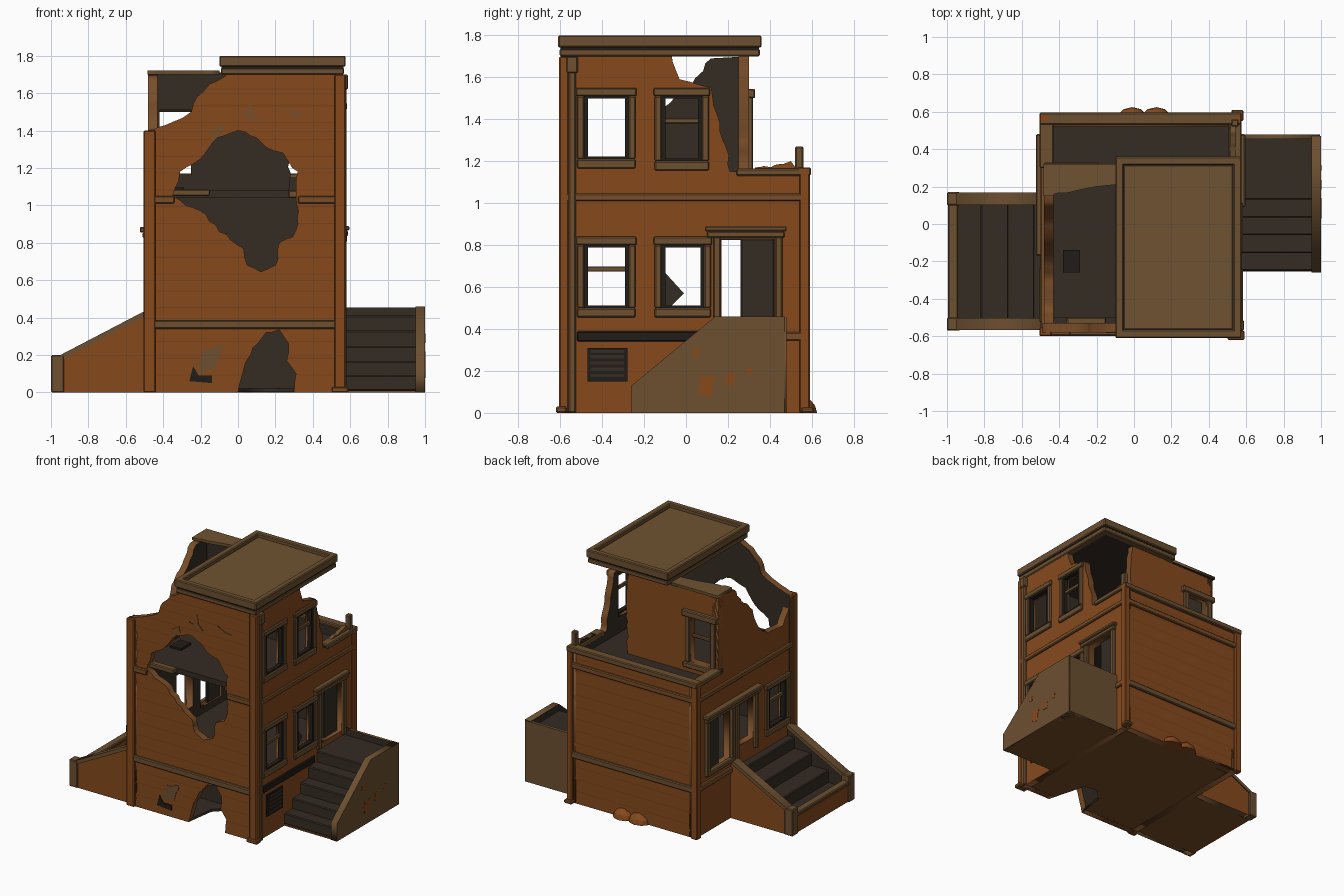
import bpy, bmesh, random
from mathutils import Vector

if "Cube" in bpy.data.objects:
    bpy.data.objects.remove(bpy.data.objects["Cube"])

random.seed(4)

def mat(name, r, g, b):
    m = bpy.data.materials.new(name)
    m.diffuse_color = (r, g, b, 1)
    m.use_nodes = True
    m.node_tree.nodes["Principled BSDF"].inputs["Base Color"].default_value = m.diffuse_color
    return m

BRICK = mat("orange brick", 0.24, 0.067, 0.012)
COURSE = mat("brick joint", 0.19, 0.053, 0.011)
RUST = mat("orange brown trim", 0.19, 0.074, 0.021)
TAN = mat("weathered tan trim", 0.15, 0.08, 0.03)
ROOF = mat("roof tan", 0.158, 0.086, 0.032)
DARK = mat("dark interior", 0.035, 0.025, 0.017)
SOOT = mat("soot black", 0.015, 0.012, 0.009)

def add(name, bm, mats):
    me = bpy.data.meshes.new(name)
    bm.to_mesh(me)
    bm.free()
    for m in mats:
        me.materials.append(m)
    ob = bpy.data.objects.new(name, me)
    bpy.context.collection.objects.link(ob)
    return ob

def boxes(name, items, m, bevel=0.006):
    """One object from boxes given as (x0, x1, y0, y1, z0, z1)."""
    bm = bmesh.new()
    for x0, x1, y0, y1, z0, z1 in items:
        for v in bmesh.ops.create_cube(bm, size=1)["verts"]:
            v.co = ((x0 + x1) / 2 + v.co.x * (x1 - x0), (y0 + y1) / 2 + v.co.y * (y1 - y0),
                    (z0 + z1) / 2 + v.co.z * (z1 - z0))
    ob = add(name, bm, [m])
    if bevel:
        b = ob.modifiers.new("worn edges", 'BEVEL')
        b.width, b.segments = bevel, 1
    return ob

def rough(pts, amp=0.012, step=0.035, closed=False):
    """Subdivide a broken edge and jitter the new points."""
    pts = [Vector(p) for p in pts]
    res = []
    for a, b in zip(pts, pts[1:] + (pts[:1] if closed else [])):
        n = max(1, int((b - a).length / step))
        for i in range(n):
            j = Vector((random.uniform(-amp, amp), random.uniform(-amp, amp))) if i else Vector((0, 0))
            res.append(a.lerp(b, i / n) + j)
    return [tuple(p) for p in res + ([] if closed else [pts[-1]])]

def rect(u0, u1, v0, v1):
    return [(u0, v0), (u1, v0), (u1, v1), (u0, v1)]

def panel(name, axis, w0, w1, loops, out, mats, courses=False):
    """Flat slab with holes; mats = outside, inside, edge, joint by face direction."""
    cu = bpy.data.curves.new(name, 'CURVE')
    cu.dimensions, cu.fill_mode, cu.extrude = '2D', 'BOTH', (w1 - w0) / 2
    for loop in loops:
        s = cu.splines.new('POLY')
        s.points.add(len(loop) - 1)
        for p, (u, v) in zip(s.points, loop):
            p.co = (u, v, 0, 1)
        s.use_cyclic_u = True
    tmp = bpy.data.objects.new(name + "_outline", cu)
    me = bpy.data.meshes.new_from_object(tmp)
    bm = bmesh.new()
    bm.from_mesh(me)
    bpy.data.objects.remove(tmp)
    bpy.data.meshes.remove(me)
    for v in bm.verts:
        a, b, w = v.co.x, v.co.y, v.co.z + (w0 + w1) / 2
        v.co = {'x': (w, a, b), 'y': (a, w, b), 'z': (a, b, w)}[axis]
    bmesh.ops.remove_doubles(bm, verts=bm.verts, dist=1e-5)
    lines = [0.09 * i for i in range(1, 19)] if courses else []
    for z in lines:
        for h in (z, z + 0.006):
            bmesh.ops.bisect_plane(bm, geom=bm.verts[:] + bm.edges[:] + bm.faces[:],
                                   plane_co=(0, 0, h), plane_no=(0, 0, 1))
    bmesh.ops.recalc_face_normals(bm, faces=bm.faces)
    k = 'xyz'.index(axis)
    for f in bm.faces:
        d = f.normal[k] * out
        f.material_index = 0 if d > 0.5 else 1 if d < -0.5 else 2
        z = f.calc_center_median().z
        if d > 0.5 and any(h < z < h + 0.006 for h in lines):
            f.material_index = 3
    return add(name, bm, mats)

WALL = [BRICK, DARK, RUST, COURSE]

# Front wall with blasted hole and broken arch
arch = rough([(0, 0), (.03, .12), (.08, .24), (.15, .32), (.22, .335), (.27, .26), (.26, .17), (.31, .1), (.3, 0)], .008)
blast = rough([(-.35, 1.05), (-.31, 1.18), (-.2, 1.25), (-.12, 1.36), (0, 1.4), (.1, 1.36), (.15, 1.31), (.24, 1.28),
               (.29, 1.2), (.32, 1.18), (.31, 1.05), (.32, .9), (.29, .83), (.22, .8), (.2, .68), (.12, .645), (.05, .68),
               (.03, .77), (-.1, .86), (-.17, .95), (-.28, 1.0)], .008, closed=True)
top = rough([(-.07, 1.69), (-.15, 1.65), (-.22, 1.58), (-.25, 1.5), (-.34, 1.45), (-.42, 1.42), (-.49, 1.4)], .008)
panel("front_wall", 'y', -.58, -.53, [[(-.49, 0)] + arch + [(.56, 0), (.56, 1.72), (-.06, 1.72)] + top, blast], -1, WALL, True)

# Right wall
low = [rect(-.48, -.28, .5, .8), rect(-.11, .08, .5, .8), rect(.17, .42, .45, .83)]
high = [rect(-.48, -.28, 1.21, 1.51), rect(-.11, .07, 1.2, 1.51)]
edge = rough([(.21, 1.15), (.19, 1.27), (.15, 1.42), (.12, 1.55), (-.03, 1.59), (-.07, 1.72)], .008)
panel("right_wall", 'x', .51, .56, [[(-.58, 0), (.57, 0), (.57, 1.15)] + edge + [(-.58, 1.72)]] + low + high, 1, WALL)

# Left wall
edge = rough([(.12, 1.69), (.03, 1.57), (-.1, 1.46), (-.17, 1.3), (-.28, 1.21), (-.46, 1.2), (-.53, 1.3), (-.58, 1.4)], .01)
panel("left_wall", 'x', -.48, -.43, [[(-.58, 0), (.57, 0), (.57, 1.15), (.3, 1.15), (.3, 1.7)] + edge] + low, -1, WALL)

# Back wall and set-back top storey wall
panel("back_wall", 'y', .52, .57, [rect(-.48, .56, 0, 1.15)], 1, WALL, True)
side = rough([(.27, 1.06), (.28, 1.4), (.27, 1.72)], .008)
panel("upper_back_wall", 'y', .25, .3, [[(-.48, 1.06)] + side + [(-.48, 1.7)], rect(-.42, -.25, 1.16, 1.51)], 1, WALL)
ragged = rough([(-.1, .21), (-.2, .2), (-.3, .18), (-.44, .15)], .01)
panel("roof_remnant", 'z', 1.7, 1.72, [[(-.485, .32), (-.1, .32)] + ragged + [(-.485, .15)]], 1, [ROOF, DARK, TAN])

# Floors and cellar
boxes("floors", [(-.44, .52, -.54, .53, .35, .4), (-.44, .52, -.5, .53, 1.04, 1.08),
                 (-.44, .52, -.25, -.22, .01, .36)], DARK, 0)
panel("base_plate", 'z', .001, .02,
      [[(-.48, -.57), (0, -.57), (.03, -.36), (.12, -.27), (.22, -.28), (.3, -.57), (.55, -.57), (.55, .57), (-.48, .57)]],
      1, [DARK, RUST, DARK])
boxes("stair_base_plates", [(-.98, -.47, -.55, .15, 0, .01), (.55, .99, -.255, .47, 0, .01)], RUST, 0)
boxes("broken_floor_beam", [(-.36, -.15, -.55, -.5, 1.05, 1.085), (.27, .33, -.55, -.5, 1.04, 1.08)], TAN)
boxes("floor_hatch", [(-.38, -.29, -.26, -.14, 1.075, 1.095)], SOOT, 0)

# Corner posts
boxes("corner_posts", [(-.505, -.44, -.6, -.55, 0, 1.4), (.515, .575, -.605, -.56, 0, 1.7),
                       (-.505, -.45, .54, .59, 0, 1.17), (.53, .575, .54, .59, 0, 1.17)], BRICK)
boxes("side_drainpipe", [(.555, .58, -.56, -.525, 0, 1.7), (.54, .588, -.57, -.515, 1.62, 1.7)], TAN)
boxes("post_feet", [(.5, .59, -.62, -.57, 0, .03), (.52, .585, .55, .61, 0, .025)], RUST)

# Horizontal bands and parapet caps
for z0, z1, f in ((.34, .385, 1), (1.01, 1.05, 0)):
    spans = [(-.5, .57, -.598, -.57)] if f else [(-.5, -.34, -.598, -.57), (.32, .57, -.598, -.57)]
    spans += [(-.5, .57, .56, .588)]
    boxes("trim_band_%d" % f, [s + (z0, z1) for s in spans], TAN if f else RUST)
boxes("side_trim_band", [(.55, .575, -.59, .59, 1.01, 1.045), (.55, .575, .46, .59, .345, .385),
                         (-.5, -.47, .16, .59, .345, .385), (-.5, -.47, -.59, .59, 1.01, 1.045)], RUST)
boxes("side_dark_band", [(.55, .572, -.52, .1, .34, .39)], SOOT)
boxes("parapet_caps", [(-.505, .575, .53, .595, 1.13, 1.17), (.505, .575, .24, .55, 1.13, 1.165),
                       (-.505, -.43, .3, .55, 1.13, 1.165), (.52, .56, .52, .56, 1.16, 1.27)], TAN)
stub = rough([(.53, 1.16), (.5, 1.2), (.42, 1.18), (.33, 1.17)], .008, .02)
panel("parapet_rubble", 'x', .515, .545, [[(.33, 1.14), (.53, 1.14)] + stub], 1, [BRICK, DARK, TAN])

# Window frames, shared by both side walls
def frame(name, s, y0, y1, z0, z1, bar):
    o, w = (.56, .018) if s > 0 else (-.48, -.022)
    def b(a0, a1, c0, c1, d0=0.0, d1=1.0):
        xs = sorted((o + w * d0, o + w * d1))
        return (xs[0], xs[1], a0, a1, c0, c1)
    boxes(name, [b(y0 - .04, y0 - .006, z0, z1), b(y1 + .006, y1 + .04, z0, z1),
                 b(y0 - .045, y1 + .045, z1, z1 + .04, 0, 1.2), b(y0 - .04, y1 + .04, z0 - .045, z0, 0, 1.15)], TAN)
    t = .012
    boxes(name + "_sash", [b(y0 - .006, y0 + t, z0, z1, -1.4, .5), b(y1 - t, y1 + .006, z0, z1, -1.4, .5),
                           b(y0, y1, z1 - t, z1, -1.4, .5), b(y0, y1, z0, z0 + t, -1.4, .5)], SOOT, 0)
    if bar:
        zm = z0 + (z1 - z0) * .62
        boxes(name + "_bar", [b(y0, y1, zm - .012, zm + .012, -1.2, -.1)], TAN, .003)

frame("right_window_front", 1, -.48, -.28, .5, .8, True)
frame("right_window_middle", 1, -.11, .08, .5, .8, False)
frame("left_window_front", -1, -.48, -.28, .5, .8, True)
frame("upper_window_front", 1, -.48, -.28, 1.21, 1.51, False)
frame("upper_window_middle", 1, -.11, .07, 1.2, 1.51, True)
boxes("right_door_frame", [(.55, .58, .13, .165, .42, .84), (.55, .58, .425, .46, .42, .84),
                           (.55, .588, .1, .47, .835, .865), (.55, .595, .09, .48, .865, .89)], TAN)
# Wide left doorway under one lintel
boxes("left_door_frame", [(-.505, -.47, y, y + .035, .42, .83) for y in (-.145, .085, .13, .425)]
      + [(-.51, -.47, -.16, .47, .825, .855), (-.525, -.47, -.17, .48, .855, .885),
         (-.505, -.47, .13, .46, .42, .455)], TAN)
boxes("broken_door", [(.5, .53, .26, .42, .4, .83), (-.46, -.44, .27, .42, .4, .83)], DARK)
panel("glass_shard", 'x', .53, .54, [[(-.11, .5), (-.08, .5), (-.01, .57), (-.11, .68)]], 1, [DARK] * 3)

# Back upper window frame
boxes("back_window_frame", [(-.46, -.42, .29, .32, 1.16, 1.51), (-.25, -.21, .29, .32, 1.16, 1.51),
                            (-.48, -.19, .29, .33, 1.5, 1.545), (-.47, -.2, .29, .33, 1.12, 1.16),
                            (-.42, -.25, .27, .29, 1.34, 1.365)], TAN)

# Roof slab with raised rim
X0, X1, Y0, Y1 = -.1, .575, -.61, .36
def ring(i, w, z0, z1):
    a, b, c, d = X0 + i, X1 - i, Y0 + i, Y1 - i
    return [(a, b, c, c + w, z0, z1), (a, b, d - w, d, z0, z1), (a, a + w, c, d, z0, z1), (b - w, b, c, d, z0, z1)]
boxes("roof_cornice", ring(.008, .05, 1.7, 1.735) + ring(0, .045, 1.742, 1.8), TAN)
boxes("roof_shadow_line", ring(.012, .04, 1.73, 1.75), SOOT, 0)
boxes("roof_core", [(-.08, .555, -.59, .34, 1.705, 1.772)], DARK, 0)
boxes("roof_deck", [(-.047, .522, -.557, .307, 1.77, 1.778)], ROOF, 0)

# Left stairs descending outward
for y0, y1, o in ((-.56, -.51, -1), (.11, .16, 1)):
    panel("left_stair_side", 'y', y0, y1, [[(-.98, 0), (-.48, 0), (-.48, .44), (-.95, .18)]], o, [BRICK, DARK, TAN])
    boxes("left_stair_post", [(-1, -.93, y0 - .01, y1 + .01, 0, .2)], TAN)
    # sloping cap along the wall
    panel("left_stair_cap", 'y', y0 - .008, y1 + .008, [[(-.95, .17), (-.48, .415), (-.48, .445), (-.95, .2)]], o, [TAN] * 3)
boxes("left_stair_kerb", [(-.99, -.95, -.52, .12, 0, .13)], BRICK)
boxes("left_stair_kerb_cap", [(-.995, -.94, -.52, .12, .13, .155)], TAN)
boxes("left_steps", [(-.95, -.47, -.52, .12, .01, .1), (-.82, -.47, -.52, .12, .05, .19),
                     (-.68, -.47, -.52, .12, .1, .28), (-.54, -.47, -.52, .12, .2, .36)], DARK)

# Right stairs descending to the front
panel("right_stair_side", 'x', .95, 1, [[(-.26, 0), (.47, 0), (.47, .46), (.14, .46), (-.26, .13)]], 1, [TAN, DARK, TAN])
panel("right_stair_back", 'y', .455, .478, [rect(.56, .995, 0, .455)], 1, [TAN, DARK, TAN])
boxes("right_steps", [(.55, .96, -.25 + .095 * i, .465, .01, h) for i, h in enumerate((.09, .165, .245, .33, .41))], DARK)
for i, (y, z, r) in enumerate(((.1, .13, .04), (.21, .16, .025), (.05, .29, .02), (.3, .2, .015))):
    blob = rough([(y - r, z - r), (y + r * .6, z - r * 1.3), (y + r, z + r), (y - r * .8, z + r * 1.2)], .008, .015, True)
    panel("exposed_brick_%d" % i, 'x', .998, 1.002, [blob], 1, [BRICK] * 3)

# Cellar vent on the right wall
boxes("vent_panel", [(.555, .57, -.47, -.28, .15, .31)], SOOT, 0)
boxes("vent_slats", [(.56, .575, -.455, -.295, z, z + .016) for z in (.17, .2, .23, .26, .285)], DARK, 0)

# Plaster patch and cracks on the front
patch = rough([(-.21, .1), (-.12, .13), (-.08, .25), (-.18, .23), (-.21, .17)], .008, .03, True)
panel("plaster_patch", 'y', -.584, -.578, [patch], -1, [TAN] * 3)
panel("front_gap", 'y', -.586, -.578, [[(-.26, .06), (-.14, .05), (-.14, .09), (-.21, .09), (-.24, .14)]], -1, [SOOT] * 3)
for c in ([(.0, 1.5), (.04, 1.49), (.07, 1.57), (.08, 1.5), (.12, 1.46), (.06, 1.45)],
          [(.24, 1.53), (.3, 1.5), (.36, 1.49), (.3, 1.47)], [(-.14, 1.33), (-.07, 1.4), (-.08, 1.44), (-.15, 1.4)]):
    panel("front_crack", 'y', -.584, -.578, [c], -1, [RUST] * 3)

# Rubble bulging at the foot of the back wall
bm = bmesh.new()
for x in (-.01, .12):
    for v in bmesh.ops.create_icosphere(bm, subdivisions=2, radius=1)["verts"]:
        v.co = (x + v.co.x * .08, .565 + v.co.y * .06, max(0, v.co.z) * .07)
add("back_rubble", bm, [BRICK])
